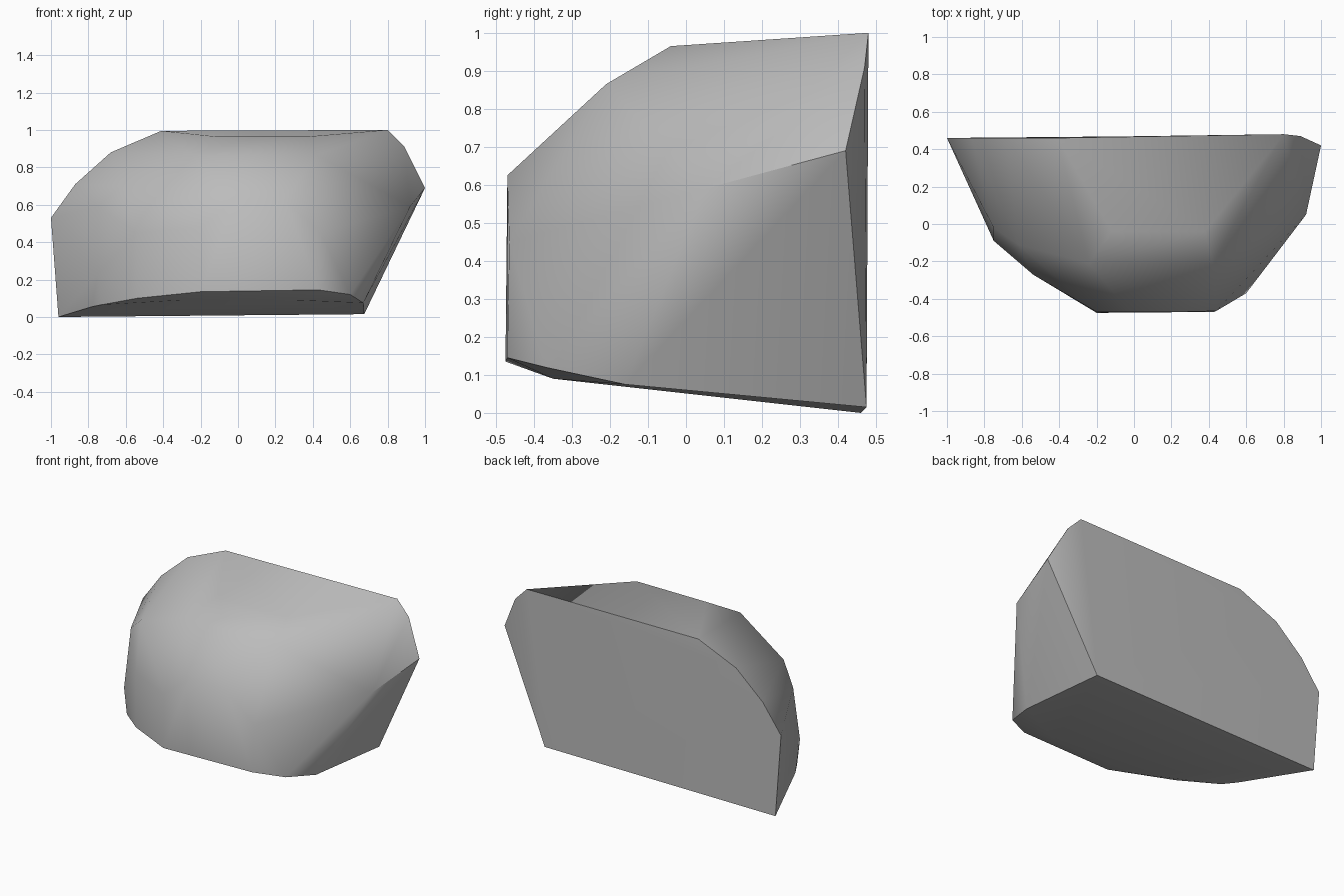
import bpy
import bmesh
import math

cube = bpy.data.objects.get("Cube")
if cube:
    bpy.data.objects.remove(cube, do_unlink=True)

# Stone colour
stone = bpy.data.materials.new("stone_grey")
stone.use_nodes = True
grey = (0.50, 0.50, 0.50, 1)
stone.diffuse_color = grey
shader = stone.node_tree.nodes["Principled BSDF"]
shader.inputs["Base Color"].default_value = grey
shader.inputs["Roughness"].default_value = 0.9

# Corners of the split boulder, grouped by region
back_rim = [(-.96, .46, 0), (-1, .46, .53), (-.87, .46, .71), (-.68, .46, .88),
            (-.41, .46, .995), (.8, .48, 1), (.89, .47, .91), (1, .42, .69),
            (.675, .475, .015)]
crown = [(-.12, -.04, .965), (.38, -.04, .965), (-.24, -.21, .865), (.42, -.21, .865)]
left_shoulder = [(-.36, -.19, .8), (-.62, -.11, .7), (-.75, -.02, .59),
                 (-.75, -.09, .23), (-.54, -.27, .45)]
front = [(-.02, -.47, .625), (.25, -.47, .625), (-.2, -.47, .48), (.44, -.465, .45)]
right_ridge = [(.92, .05, .59), (.67, -.16, .075), (.6, -.37, .12)]
lower_rim = [(-.78, 0, .055), (-.73, -.09, .065), (-.54, -.27, .1), (-.2, -.475, .135),
             (.43, -.47, .145), (-.3, -.35, .09), (.3, -.35, .09)]

# Wrap the corners in a convex shell
bm = bmesh.new()
for region in (back_rim, crown, left_shoulder, front, right_ridge, lower_rim):
    for corner in region:
        bm.verts.new(corner)
hull = bmesh.ops.convex_hull(bm, input=bm.verts)
inside = {v for v in hull["geom_interior"] if isinstance(v, bmesh.types.BMVert)}
bmesh.ops.delete(bm, geom=list(inside), context="VERTS")

# Merge nearly coplanar triangles into broad facets
bmesh.ops.dissolve_limit(bm, angle_limit=math.radians(2), verts=bm.verts, edges=bm.edges)
bmesh.ops.recalc_face_normals(bm, faces=bm.faces)

mesh = bpy.data.meshes.new("boulder")
bm.to_mesh(mesh)
bm.free()
boulder = bpy.data.objects.new("boulder", mesh)
bpy.context.collection.objects.link(boulder)
mesh.materials.append(stone)

# Soft rounded facets with crisp break edges
bpy.ops.object.select_all(action="DESELECT")
boulder.select_set(True)
bpy.context.view_layer.objects.active = boulder
bpy.ops.object.shade_smooth_by_angle(angle=math.radians(42))
